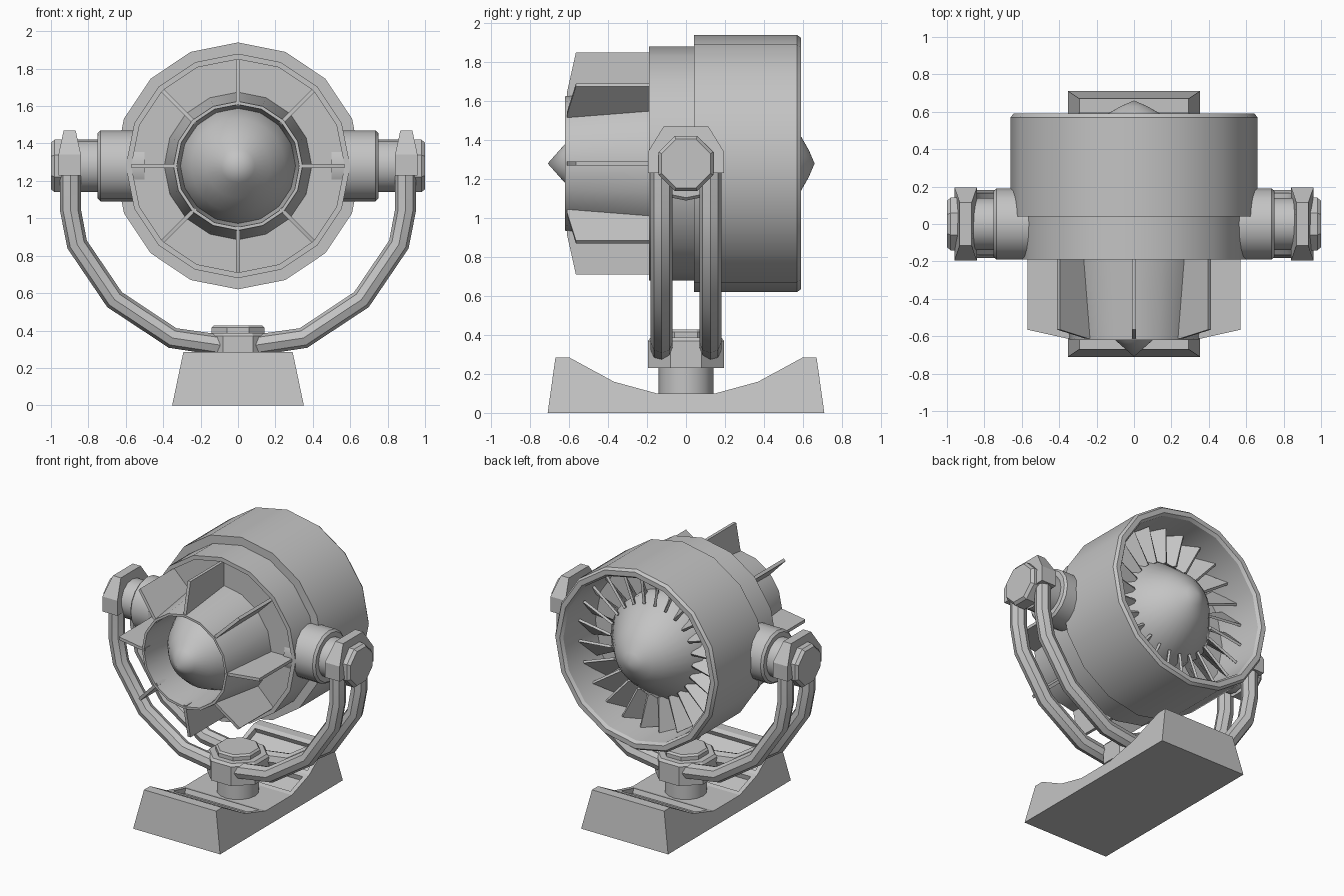
import bpy, bmesh, math
from mathutils import Vector, Matrix

if "Cube" in bpy.data.objects:
    bpy.data.objects.remove(bpy.data.objects["Cube"])

CZ = 1.28  # height of the turbine axis
grey = bpy.data.materials.new("plain grey")
grey.diffuse_color = (0.55, 0.55, 0.55, 1)
grey.use_nodes = True
grey.node_tree.nodes["Principled BSDF"].inputs["Base Color"].default_value = grey.diffuse_color


def finish(bm, name, angle=30):
    bmesh.ops.remove_doubles(bm, verts=bm.verts, dist=1e-5)
    bmesh.ops.recalc_face_normals(bm, faces=bm.faces)
    me = bpy.data.meshes.new(name)
    bm.to_mesh(me)
    bm.free()
    ob = bpy.data.objects.new(name, me)
    bpy.context.collection.objects.link(ob)
    me.materials.append(grey)
    bpy.ops.object.select_all(action='DESELECT')
    ob.select_set(True)
    bpy.context.view_layer.objects.active = ob
    bpy.ops.object.shade_smooth_by_angle(angle=math.radians(angle))
    return ob


def revolve(name, profile, axis, n=16, turn=0.0, closed=False, angle=30):
    """Spin (radius, position) points round the x, y or z axis."""
    bm = bmesh.new()
    rings = []
    for r, h in profile:
        ring = []
        for k in range(n):
            a = math.tau * (k + turn) / n
            u, v = r * math.sin(a), r * math.cos(a)
            p = {'x': (h, u, CZ + v), 'y': (u, h, CZ + v), 'z': (u, v, h)}[axis]
            ring.append(bm.verts.new(p))
        rings.append(ring)
    pairs = list(zip(rings, rings[1:]))
    if closed:
        pairs.append((rings[-1], rings[0]))
    for a, b in pairs:
        for k in range(n):
            j = (k + 1) % n
            bm.faces.new((a[k], a[j], b[j], b[k]))
    bmesh.ops.dissolve_degenerate(bm, dist=1e-5, edges=bm.edges)
    return finish(bm, name, angle)


def slab(bm, outline_a, outline_b):
    """Join two matching outlines into a solid; return its side faces."""
    a = [bm.verts.new(p) for p in outline_a]
    b = [bm.verts.new(p) for p in outline_b]
    bm.faces.new(a)
    bm.faces.new(b[::-1])
    n = len(a)
    return [bm.faces.new((a[i], b[i], b[(i + 1) % n], a[(i + 1) % n])) for i in range(n)]


# Drum housing with stepped front ring and open back
revolve("drum_housing", [(0, -.175), (.57, -.175), (.57, -.19), (.60, -.19), (.60, .04),
                         (.66, .04), (.66, .57), (.645, .59), (.61, .59), (.595, .57),
                         (.58, .22), (0, .22)], 'y')
# Tapered nozzle
revolve("nozzle", [(.395, -.17), (.345, -.62), (.328, -.62), (.305, -.3), (.305, -.17)], 'y', closed=True)
# Smooth pointed domes at both ends
revolve("front_dome", [(0, -.71), (.09, -.63), (.17, -.56), (.25, -.46), (.315, -.32), (.315, -.18)], 'y', n=32, angle=45)
revolve("rear_cone", [(0, .66), (.07, .63), (.14, .59), (.20, .54), (.37, .34), (.37, .2)], 'y', n=32, angle=45)

# Eight fins round the nozzle
bm = bmesh.new()
for k in range(8):
    rot = Matrix.Translation((0, 0, CZ)) @ Matrix.Rotation(math.tau * k / 8, 4, 'Y')
    prof = [(.32, -.17), (.57, -.17), (.57, -.565), (.36, -.612), (.32, -.612)]
    slab(bm, *[[rot @ Vector((x, y, r)) for r, y in prof] for x in (-.011, .011)])
finish(bm, "fins")

# Turbine blades, pitched round the rear cone
bm = bmesh.new()
for k in range(24):
    rot = Matrix.Translation((0, .34, CZ)) @ Matrix.Rotation(math.tau * k / 24, 4, 'Y')
    ends = []
    for r, w, pitch in ((.33, .07, 25), (.575, .11, 45)):
        tilt = Matrix.Rotation(math.radians(pitch), 4, 'Z')
        ends.append([rot @ (tilt @ Vector((x, y, 0)) + Vector((0, 0, r)))
                     for x, y in ((-.009, -w), (.009, -w), (.009, w), (-.009, w))])
    slab(bm, *ends)
finish(bm, "turbine_blades", 20)

# Side pivots, brackets and yoke pipes
for s, side in ((-1, "left"), (1, "right")):
    revolve(side + "_pivot_collar", [(0, s * .5), (.19, s * .5), (.19, s * .735), (.175, s * .75), (0, s * .75)], 'x')
    revolve(side + "_axle", [(.14, s * .72), (.14, s * .88)], 'x')
    revolve(side + "_axle_cap", [(0, s * .9), (.152, s * .9), (.152, s * .98), (.135, s * 1.0), (0, s * 1.0)],
            'x', n=8, turn=.5)
    # bracket thins toward its top
    bm = bmesh.new()
    shape = [(-.195, 1.23, .06), (-.195, 1.34, .06), (-.115, 1.47, .032),
             (.115, 1.47, .032), (.195, 1.34, .06), (.195, 1.23, .06)]
    slab(bm, *[[(s * .9 + d * t, y, z) for y, z, t in shape] for d in (-1, 1)])
    finish(bm, side + "_bracket", 15)
    for y, end in ((-.125, "front"), (.125, "rear")):
        cu = bpy.data.curves.new("pipe", 'CURVE')
        cu.dimensions = '3D'
        cu.bevel_depth = .056
        cu.bevel_resolution = 2
        cu.use_fill_caps = True
        path = [(.895, 1.25), (.895, 1.04), (.86, .86), (.66, .565), (.35, .36), (.08, .32)]
        sp = cu.splines.new('POLY')
        sp.points.add(len(path) - 1)
        for pt, (x, z) in zip(sp.points, path):
            pt.co = (s * x, y, z, 1)
        ob = bpy.data.objects.new(f"{side}_{end}_yoke_pipe", cu)
        bpy.context.collection.objects.link(ob)
        cu.materials.append(grey)
        bpy.ops.object.select_all(action='DESELECT')
        ob.select_set(True)
        bpy.context.view_layer.objects.active = ob
        bpy.ops.object.convert(target='MESH')
        bpy.ops.object.shade_smooth_by_angle(angle=math.radians(32))

# Swivel hub, its cap and stem
revolve("swivel_hub", [(0, .23), (.211, .23), (.211, .37), (.195, .388), (0, .388)], 'z', n=8, turn=.5)
revolve("hub_cap", [(0, .38), (.152, .38), (.152, .415), (.14, .428), (0, .428)], 'z', n=8, turn=.5)
revolve("hub_stem", [(0, .09), (.14, .09), (.14, .24), (0, .24)], 'z')

# Base with dished top and recessed slots on the slopes
half = [(.15, .1), (.37, .16), (.60, .285), (.67, .285), (.71, 0)]
prof = [(-y, z) for y, z in half[::-1]] + half
bm = bmesh.new()
sides = slab(bm, *[[(d * (.352 - .21 * z), y, z) for y, z in prof] for d in (-1, 1)])
bmesh.ops.recalc_face_normals(bm, faces=bm.faces)
for f in sides:
    if .12 < abs(f.normal.y) < .7 and f.normal.z > .5:
        bmesh.ops.inset_region(bm, faces=[f], thickness=.045)
        bmesh.ops.inset_region(bm, faces=[f], thickness=.004, depth=-.035)
finish(bm, "base", 10)
